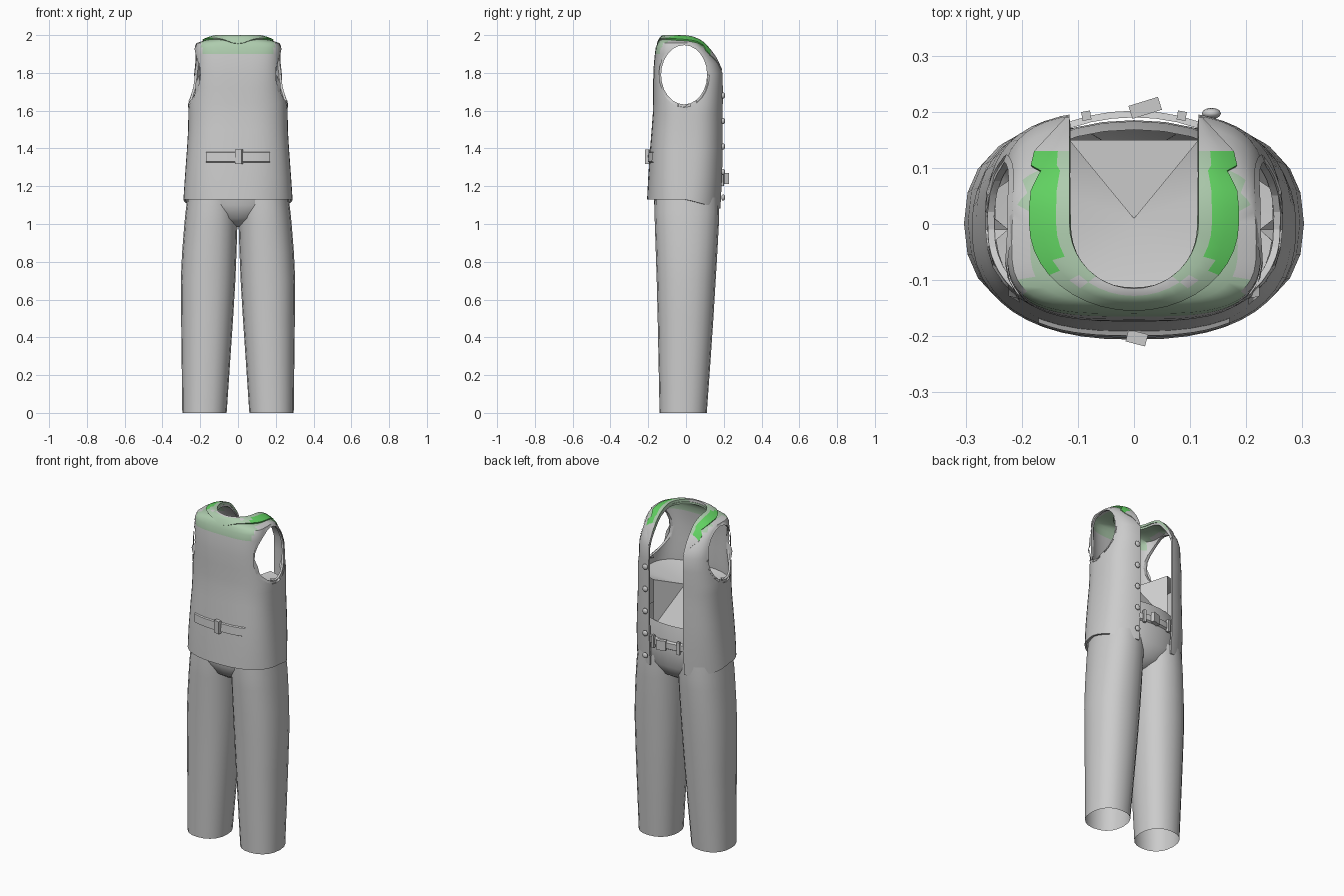
import bpy, bmesh, math
from mathutils import Vector

if "Cube" in bpy.data.objects:
    bpy.data.objects.remove(bpy.data.objects["Cube"])


def material(name, rgb):
    m = bpy.data.materials.new(name)
    m.diffuse_color = (*rgb, 1)
    m.use_nodes = True
    m.node_tree.nodes["Principled BSDF"].inputs["Base Color"].default_value = m.diffuse_color
    return m


GREY = material("cloth grey", (0.6, 0.6, 0.6))
GREEN = material("bright green", (0.12, 0.64, 0.12))
PALE = material("pale green", (0.42, 0.6, 0.42))


def make(name, verts, faces, smooth=True):
    me = bpy.data.meshes.new(name)
    me.from_pydata([tuple(v) for v in verts], [], faces)
    ob = bpy.data.objects.new(name, me)
    bpy.context.collection.objects.link(ob)
    me.materials.append(GREY)
    if smooth:
        soften(ob)
    return ob


def activate(ob):
    bpy.ops.object.select_all(action='DESELECT')
    ob.select_set(True)
    bpy.context.view_layer.objects.active = ob


def soften(ob, angle=40):
    activate(ob)
    bpy.ops.object.shade_smooth_by_angle(angle=math.radians(angle))


def apply_mod(ob, kind, **settings):
    m = ob.modifiers.new(kind, kind)
    for k, v in settings.items():
        setattr(m, k, v)
    activate(ob)
    bpy.ops.object.modifier_apply(modifier=m.name)


def ring(z, cx, a, yf, yb, n, count):
    """Rounded cross-section between yb and yf, half width a."""
    cy, b, out = (yf + yb) / 2, (yf - yb) / 2, []
    for i in range(count):
        t = 2 * math.pi * i / count
        c, s = math.cos(t), math.sin(t)
        out.append(Vector((cx + a * math.copysign(abs(c) ** (2 / n), c),
                           cy + b * math.copysign(abs(s) ** (2 / n), s), z)))
    return out


def loft(name, rings, cap_top=False, cap_bottom=False):
    k = len(rings[0])
    verts = [v for r in rings for v in r]
    faces = [(i * k + j, i * k + (j + 1) % k, (i + 1) * k + (j + 1) % k, (i + 1) * k + j)
             for i in range(len(rings) - 1) for j in range(k)]
    if cap_top:
        faces.append(tuple(range((len(rings) - 1) * k, len(rings) * k)))
    if cap_bottom:
        faces.append(tuple(reversed(range(k))))
    return make(name, verts, faces)


def strip(name, rows):
    """Open sheet through rows of points."""
    k = len(rows[0])
    return make(name, [v for r in rows for v in r],
                [(i * k + j, i * k + j + 1, (i + 1) * k + j + 1, (i + 1) * k + j)
                 for i in range(len(rows) - 1) for j in range(k - 1)])


def box(name, loc, size, rot=(0, 0, 0)):
    bpy.ops.mesh.primitive_cube_add(size=1, location=loc, rotation=rot)
    ob = bpy.context.object
    ob.name, ob.scale = name, size
    ob.data.materials.append(GREY)
    return ob


# Trouser legs: z, inner x, outer x, front y, back y
LEG = [(0, .06, .295, .11, -.14), (.25, .043, .298, .128, -.145), (.5, .026, .301, .145, -.15),
       (.7, .014, .303, .157, -.155), (.85, .008, .296, .166, -.16), (1.0, .003, .284, .174, -.165),
       (1.06, .001, .278, .176, -.167), (1.14, 0, .268, .175, -.165)]
for side, label in ((1, "right"), (-1, "left")):
    loft("trouser_leg_" + label,
         [ring(z, side * (i + o) / 2, (o - i) / 2, f, b, 2.25, 20) for z, i, o, f, b in LEG])

# Hips and open waist
HIPS = [(.985, .02, .04, -.04), (1.0, .07, .09, -.09), (1.03, .15, .14, -.135), (1.1, .262, .178, -.168),
        (1.2, .262, .185, -.17), (1.27, .258, .183, -.17), (1.35, .25, .168, -.165)]
loft("trouser_hips", [ring(z, 0, a, f, b, 2.1, 32) for z, a, f, b in HIPS], cap_bottom=True)

# Waist belt with loops and buckle
loft("waist_belt", [ring(z, 0, .25 + d, .19 + d, -.165 - d, 2, 40)
                    for z, d in ((1.215, 0), (1.222, .012), (1.258, .012), (1.265, 0))])
for x in (-.085, .085):
    box("belt_loop", (x, .193, 1.24), (.016, .016, .075), (0, 0, -x * 2))
box("belt_buckle", (.02, .207, 1.24), (.055, .024, .058), (0, 0, .3))

# Vest body: z, half width, front y, back y, squareness
VEST = [(1.13, .289, .192, -.206, 2.4), (1.25, .281, .199, -.2, 2.6), (1.4, .27, .202, -.19, 2.7),
        (1.5, .264, .202, -.182, 2.7), (1.58, .263, .202, -.176, 2.7), (1.64, .261, .202, -.174, 2.8),
        (1.72, .246, .202, -.174, 3), (1.8, .238, .198, -.173, 3.3), (1.85, .233, .178, -.17, 3.4),
        (1.9, .23, .142, -.165, 3.5), (1.935, .227, .112, -.16, 3.5), (1.958, .218, .085, -.15, 3.4),
        (1.97, .185, .065, -.143, 3), (1.984, .12, .04, -.125, 2.6)]
rings = [ring(z, 0, a, f, b, n, 48) for z, a, f, b, n in VEST]
for v in rings[0]:
    v.z -= .05 * max(0, v.y / .19)          # front hem dips
vest = loft("vest", rings, cap_top=True)


def surface(origin, direction, default):
    hit, loc, _, _ = vest.ray_cast(Vector(origin), Vector(direction))
    return loc if hit else Vector(default)


# Collar and lapels resting on the vest shoulders
half = [((.115, y), (o, y)) for y, o in ((.19, .122), (.16, .15), (.13, .178), (.105, .184), (.095, .166),
                                         (.085, .172), (.06, .184), (.03, .187))]
for i in range(11):
    c, s = math.cos(i * math.pi / 20), math.sin(i * math.pi / 20)
    half.append(((.115 * c, -.115 * s), (.187 * c, -.155 * s)))
full = half + [((-a[0], a[1]), (-b[0], b[1])) for a, b in reversed(half[:-1])]
rows = []
for a, b in full:
    row = []
    for t, lift in ((0, .016), (.33, .016), (.67, .014), (1, .009)):
        x, y = a[0] + (b[0] - a[0]) * t, a[1] + (b[1] - a[1]) * t
        p = surface((x, y, 3), (0, 0, -1), (x, y, 1.8))
        row.append(Vector((x, y, min(2.0, p.z + lift))))
    rows.append(row)
collar = strip("collar", rows)
bm = bmesh.new()
bm.from_mesh(collar.data)
if sum(f.normal.z for f in bm.faces) < 0:
    bmesh.ops.reverse_faces(bm, faces=bm.faces)
bm.to_mesh(collar.data)
bm.free()
apply_mod(collar, 'SOLIDIFY', thickness=.014, offset=-1)
collar.data.materials.append(GREEN)
collar.data.materials.append(PALE)
for f in collar.data.polygons:
    x, y, _ = f.center
    if -.1 < y < .12 and abs(x) > .135:
        f.material_index = 1
    elif y < .14 and (y > -.1 or math.hypot(x / .187, y / .155) > .85):
        f.material_index = 2
soften(collar, 45)

# Back cinch strap and its buckle
rows = []
for i in range(17):
    x = -.17 + .34 * i / 16
    row = []
    for z, lift in ((1.326, 0), (1.33, .008), (1.378, .008), (1.382, 0)):
        p = surface((x, -1, z), (0, 1, 0), (x, -.17, z))
        row.append(p - Vector((0, lift, 0)))
    rows.append(row)
strip("cinch_strap", rows)
box("cinch_buckle", (.005, -.203, 1.356), (.036, .022, .075), (0, 0, -.25))

# Hollow the vest, then cut armholes and the neck with its front opening
apply_mod(vest, 'SOLIDIFY', thickness=.012, offset=-1)
bpy.ops.mesh.primitive_cylinder_add(vertices=24, radius=1, depth=1, location=(0, -.01, 1.79),
                                    rotation=(0, math.pi / 2, 0))
arm_cutter = bpy.context.object
arm_cutter.scale = (.157, .122, 1)
outline = [(.115, .4), (-.115, .4)] + [(-.115 * math.cos(i * math.pi / 16), -.115 * math.sin(i * math.pi / 16))
                                       for i in range(17)]
k = len(outline)
neck_cutter = make("neck_cutter", [(x, y, z) for z in (.9, 2.2) for x, y in outline],
                   [tuple(reversed(range(k))), tuple(range(k, 2 * k))] +
                   [(j, (j + 1) % k, k + (j + 1) % k, k + j) for j in range(k)], False)
for cutter in (arm_cutter, neck_cutter):
    cutter.hide_render = True
    apply_mod(vest, 'BOOLEAN', operation='DIFFERENCE', object=cutter, solver='EXACT')
    bpy.data.objects.remove(cutter)
while len(vest.data.materials) > 1:
    vest.data.materials.pop()
vest.data.materials.append(PALE)
for f in vest.data.polygons:
    f.material_index = int(f.center.z > 1.9 and abs(f.center.x) < .19 and f.center.y < .1)
soften(vest)

# Armhole trim
for side in (1, -1):
    rows = []
    for i in range(25):
        t = 2 * math.pi * i / 24
        row = []
        for r in (1.0, 1.1):
            y, z = -.01 + .122 * r * math.cos(t), 1.79 + .157 * r * math.sin(t)
            p = surface((side, y, z), (-side, 0, 0), (side * .22, y, z))
            x = max(abs(p.x), .2) if abs(p.x) > .15 else .225
            row.append(Vector((side * (x + .004), y, min(z, 1.955))))
        rows.append(row if side < 0 else row[::-1])
    strip("armhole_trim", rows)

# Inner lining closing the torso, with a notched front
back = [v for v in ring(1.59, 0, .248, .187, -.163, 2.7, 48) if v.y < .13]
back.sort(key=lambda v: math.atan2(v.x, -v.y))
loop = [Vector((-.115, .15, 1.59))] + back + [Vector((.115, .15, 1.59)), Vector((.115, .15, 1.3)),
                                              Vector((-.115, .15, 1.3))]
n = len(loop)
make("lining", [Vector((0, .01, 1.54))] + loop, [(0, i + 1, (i + 1) % n + 1) for i in range(n)])

# Front buttons
for i in range(5):
    z = 1.14 + .135 * i
    bpy.ops.mesh.primitive_uv_sphere_add(segments=12, ring_count=6, radius=.017, location=(.138, .197, z))
    b = bpy.context.object
    b.name, b.scale = "button", (1, .6, 1)
    b.data.materials.append(GREY)
    soften(b)
